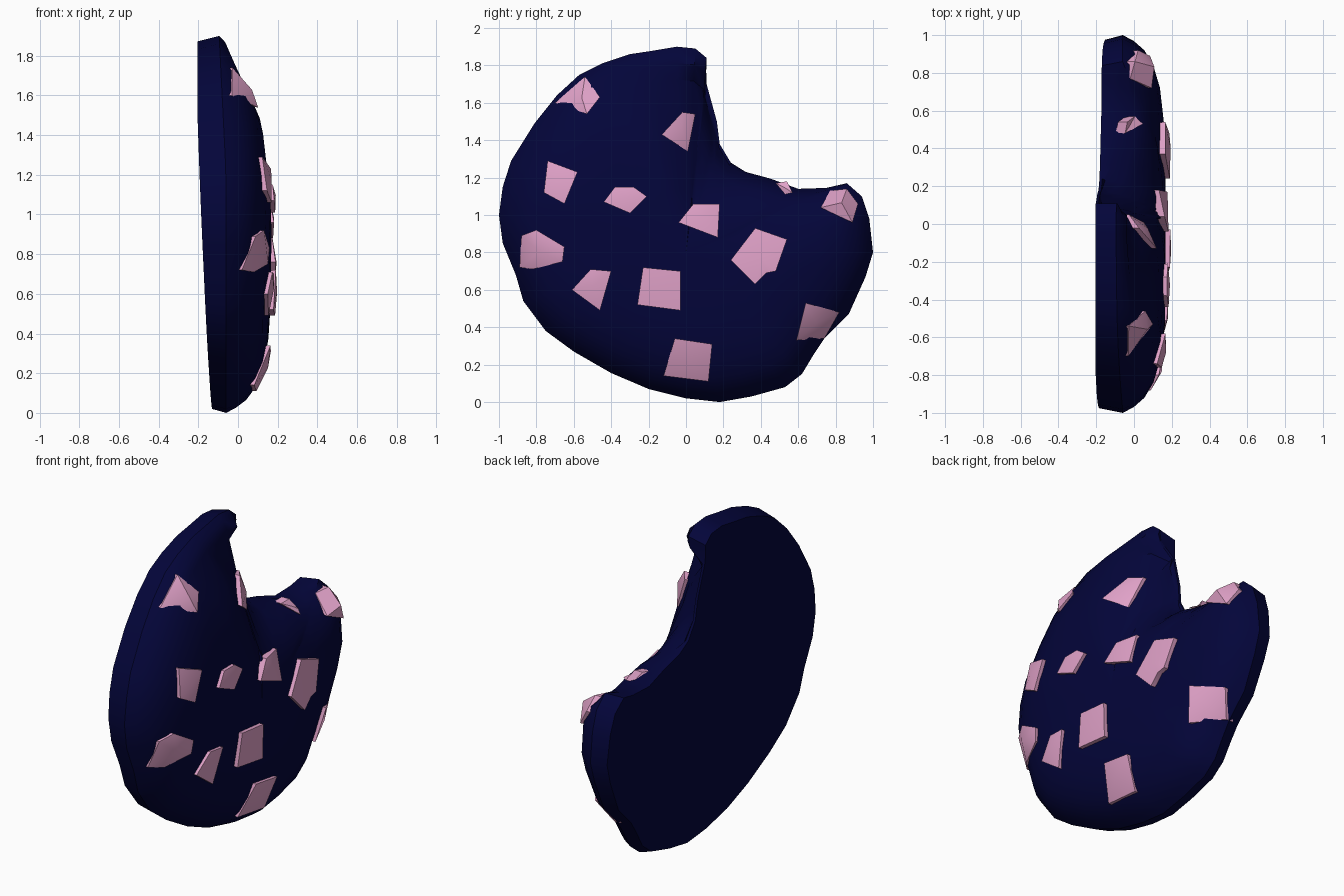
import bpy, bmesh, math
from mathutils import Vector

if "Cube" in bpy.data.objects:
    bpy.data.objects.remove(bpy.data.objects["Cube"])

# Bitten outline as seen from the right (y, z); points BITE are the bite edge
OUT = [(-.05, 1.9), (.05, 1.89), (.11, 1.84), (.108, 1.77), (.11, 1.7), (.165, 1.5), (.18, 1.38), (.24, 1.28),
       (.32, 1.23), (.45, 1.195), (.6, 1.14), (.75, 1.145), (.86, 1.17), (.94, 1.1), (.98, .98),
       (1, .8), (.96, .67), (.87, .47), (.74, .34), (.68, .25), (.62, .15), (.53, .08), (.35, .03),
       (.18, 0), (0, .02), (-.2, .07), (-.4, .155), (-.6, .27), (-.75, .38), (-.87, .54),
       (-.91, .68), (-.98, .85), (-1, 1), (-.98, 1.15), (-.935, 1.29), (-.81, 1.49), (-.69, 1.64),
       (-.57, 1.75), (-.45, 1.81), (-.3, 1.86), (-.2, 1.875)]
OUT = [Vector(p) for p in OUT]
BITE = range(4, 12)
CEN = Vector((0, .8))
# Dome height by distance from the edge, and height limit towards the top
DOME = [(0, -.06), (.03, .0), (.07, .05), (.13, .092), (.2, .122), (.3, .145), (.45, .163), (.7, .17), (2, .17)]
CAP = [(0, .2), (.9, .18), (1.2, .15), (1.46, .12), (1.6, .06), (1.7, .01), (1.8, -.035), (2, -.12)]


def lerp(table, v):
    for (a, x0), (b, x1) in zip(table, table[1:]):
        if v <= b:
            return x0 + (x1 - x0) * (v - a) / (b - a)
    return table[-1][1]


def path_distance(p, pts):
    best = 9
    for a, b in zip(pts, pts[1:]):
        t = max(0, min(1, (p - a).dot(b - a) / (b - a).length_squared))
        best = min(best, (p - a - (b - a) * t).length)
    return best


def front_x(p):
    x = lerp(DOME, path_distance(p, OUT + OUT[:1])) - .05 * max(0, p.y - 1.2)
    x = min(x, lerp(CAP, p.y))
    # bite edge drops to the back, the horn's inner side slopes gently
    x -= .05 * max(0, 1 - path_distance(p, OUT[4:12]) / .04)
    fade = max(0, min(1, (1.78 - p.y) / .08))
    x -= .14 * fade * max(0, 1 - path_distance(p, OUT[4:7]) / .36)
    return max(x, back_x(p) + .015)


def back_x(p):
    return max(-.205, -.132 - .042 * p.y + .012 * p.x)


def material(name, col):
    m = bpy.data.materials.new(name)
    m.diffuse_color = (*col, 1)
    m.use_nodes = True
    m.node_tree.nodes["Principled BSDF"].inputs["Base Color"].default_value = m.diffuse_color
    return m


def finish(bm, name, mat, angle):
    bmesh.ops.recalc_face_normals(bm, faces=bm.faces)
    me = bpy.data.meshes.new(name)
    bm.to_mesh(me)
    bm.free()
    ob = bpy.data.objects.new(name, me)
    bpy.context.collection.objects.link(ob)
    me.materials.append(mat)
    bpy.ops.object.select_all(action='DESELECT')
    ob.select_set(True)
    bpy.context.view_layer.objects.active = ob
    bpy.ops.object.shade_smooth_by_angle(angle=math.radians(angle))


navy = material("navy", (.001, .0015, .042))
pink = material("pink", (.75, .36, .58))

# Cookie body: rings from the flat back over the rim to the dome centre
bm = bmesh.new()
rings = []
for f, back in [(.975, True), (1, False), (.97, False), (.92, False), (.84, False),
                (.72, False), (.55, False), (.3, False)]:
    ring = []
    for i, o in enumerate(OUT):
        p = CEN + (o - CEN) * (.998 if back and i in BITE else f)
        ring.append(bm.verts.new((back_x(p) if back else front_x(p), p.x, p.y)))
    rings.append(ring)
n = len(OUT)
for a, b in zip(rings, rings[1:]):
    for i in range(n):
        j = (i + 1) % n
        bm.faces.new((a[i], a[j], b[j], b[i]))
bm.faces.new(rings[0])
tip = bm.verts.new((front_x(CEN), CEN.x, CEN.y))
for i in range(n):
    bm.faces.new((rings[-1][i], rings[-1][(i + 1) % n], tip))
finish(bm, "cookie_body", navy, 35)

# Chips: outline (y, z) in hundredths, lift above the dome, raised centre
CHIPS = [
    ([-70, 160, -54, 174, -46, 163, -53, 154], .015, .01),
    ([-13, 143, -2, 155, 5, 154, 1, 134], .02, .015),
    ([-74, 129, -58, 123, -65, 106, -76, 112], .02, .01),
    ([-44, 107, -38, 115, -28, 115, -21, 110, -30, 101], .02, .01),
    ([-4, 96, 4, 106, 18, 106, 17, 88], .022, .01),
    ([48, 117, 54, 118, 57, 112, 53, 111], .02, .01),
    ([72, 104, 77, 113, 86, 114, 92, 106, 89, 96], .02, .02),
    ([-89, 72, -88, 89, -80, 92, -65, 83, -66, 75, -82, 71], .015, .025),
    ([-61, 60, -51, 71, -40, 70, -46, 49], .018, .012),
    ([-26, 52, -23, 72, -3, 70, -3, 49], .024, .008),
    ([24, 76, 37, 93, 54, 87, 48, 70, 43, 69, 37, 63], .026, .008),
    ([59, 33, 64, 53, 82, 48, 74, 34], .02, .01),
    ([-12, 14, -6, 34, 14, 31, 12, 11], .02, .008),
]
for k, (flat, lift, peak) in enumerate(CHIPS):
    pts = [Vector((flat[i] / 100, flat[i + 1] / 100)) for i in range(0, len(flat), 2)]
    mid = sum(pts, Vector((0, 0))) / len(pts)
    bm = bmesh.new()
    top = [bm.verts.new((front_x(p) + lift, *p)) for p in pts]
    base = [bm.verts.new((front_x(p) - .03, *(mid + (p - mid) * .97))) for p in pts]
    apex = bm.verts.new((front_x(mid) + lift + peak, *mid))
    for i in range(len(pts)):
        j = (i + 1) % len(pts)
        bm.faces.new((top[i], top[j], apex))
        bm.faces.new((top[i], base[i], base[j], top[j]))
    bm.faces.new(base)
    finish(bm, f"chip_{k + 1}", pink, 35)
